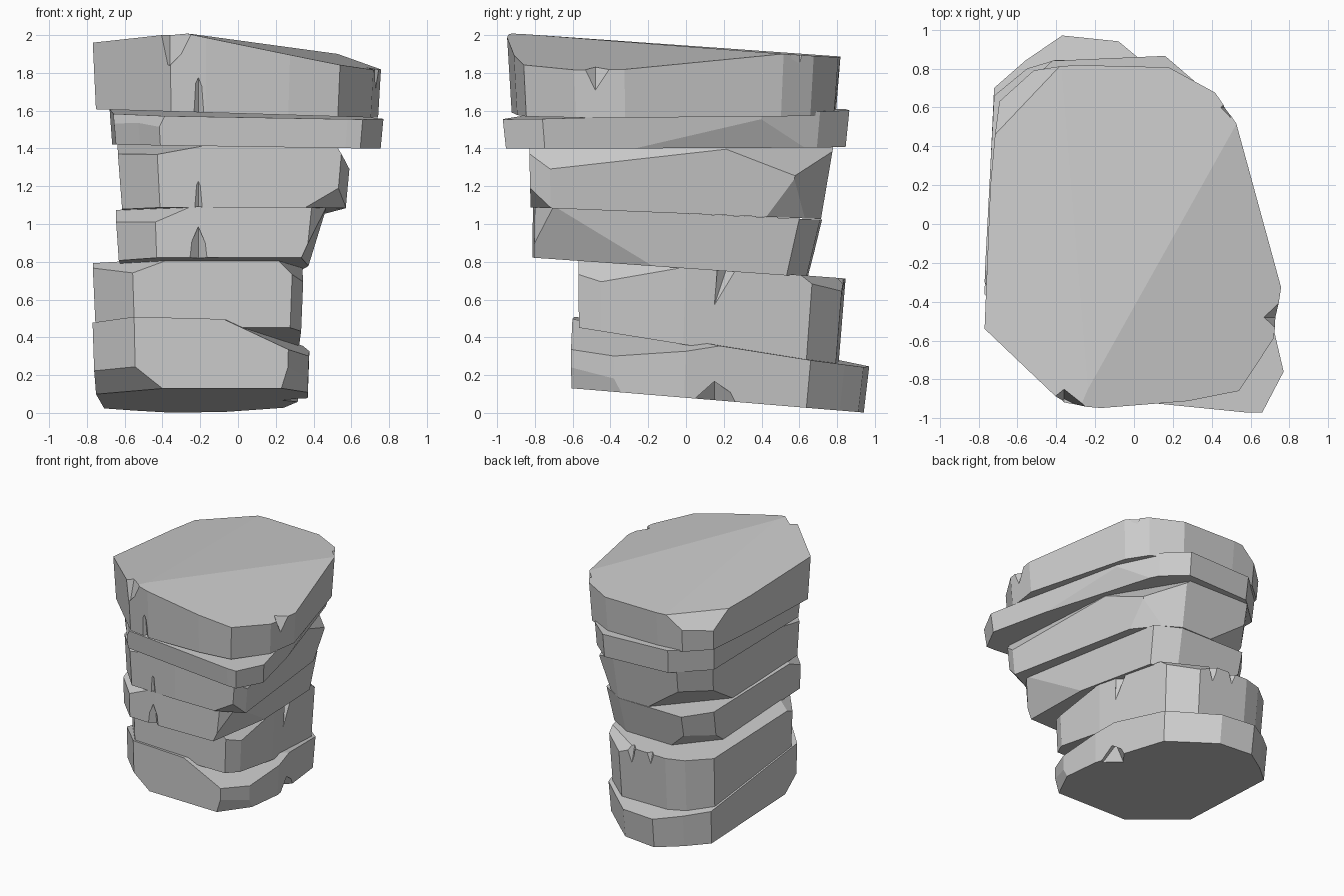
import bpy, bmesh
from mathutils import Vector


def slab(name, outline, bottom, top, taper, shift=(0, 0), chips=()):
    """Stone slab: outline at its top, tilted bottom/top planes (z, slope x, slope y),
    underside scaled by taper and shifted; chips are cut planes given by 3 points."""
    cx = sum(p[0] for p in outline) / len(outline)
    cy = sum(p[1] for p in outline) / len(outline)
    bm = bmesh.new()
    rings = []
    for (z, sx, sy), k, (dx, dy) in ((bottom, taper, shift), (top, 1, (0, 0))):
        ring = []
        for x, y in outline:
            px, py = cx + (x - cx) * k + dx, cy + (y - cy) * k + dy
            ring.append(bm.verts.new((px, py, z + sx * px + sy * py)))
        rings.append(ring)
    low, high = rings
    bm.faces.new(low[::-1])
    bm.faces.new(high)
    n = len(outline)
    for i in range(n):
        j = (i + 1) % n
        bm.faces.new((low[i], low[j], high[j], high[i]))
    centre = Vector((cx, cy, (bottom[0] + top[0]) / 2))
    for chip in chips:
        a, b, c = map(Vector, chip)
        normal = (b - a).cross(c - a).normalized()
        if normal.dot(centre - a) > 0:
            normal = -normal
        bmesh.ops.bisect_plane(bm, geom=bm.verts[:] + bm.edges[:] + bm.faces[:],
                               plane_co=a, plane_no=normal, clear_outer=True)
        edges = [e for e in bm.edges if e.is_boundary]
        if edges:
            bmesh.ops.holes_fill(bm, edges=edges, sides=0)
    bmesh.ops.recalc_face_normals(bm, faces=bm.faces[:])
    mesh = bpy.data.meshes.new(name)
    bm.to_mesh(mesh)
    bm.free()
    ob = bpy.data.objects.new(name, mesh)
    bpy.context.collection.objects.link(ob)
    return ob


def notch(ob, base, tip, radius):
    """Cut a pointed crack with a four-sided spike running from base to tip."""
    base, tip = Vector(base), Vector(tip)
    d = tip - base
    bpy.ops.mesh.primitive_cone_add(vertices=4, radius1=radius, radius2=0, depth=d.length,
                                    location=(base + tip) / 2,
                                    rotation=d.to_track_quat('Z', 'Y').to_euler())
    cutter = bpy.context.object
    cutter.hide_render = True
    mod = ob.modifiers.new("crack", 'BOOLEAN')
    mod.operation = 'DIFFERENCE'
    mod.solver = 'EXACT'
    mod.object = cutter
    bpy.context.view_layer.objects.active = ob
    bpy.ops.object.modifier_apply(modifier=mod.name)
    bpy.data.objects.remove(cutter)


# Base stone, leaning down toward the back
base = slab("base_stone",
            [(-.77, -.36), (-.55, -.59), (.27, -.61), (.38, -.38), (.38, 0), (.25, .66),
             (.04, .84), (-.08, .94), (-.37, .97), (-.56, .84), (-.72, .7)],
            (.08, 0, -.083), (.395, -.03, -.165), .98, (0, -.015),
            [((0, -.61, .46), (.3, -.61, .32), (.37, 0, .33)),
             ((-.76, -.36, .22), (-.55, -.59, .25), (-.37, -.62, .13)),
             ((.25, -.61, .2), (.34, -.46, .22), (.37, -.36, .14))])
notch(base, (.36, .15, -.02), (.3, .15, .19), .22)

# Second stone
second = slab("second_stone",
              [(-.77, -.3), (-.56, -.57), (.29, -.57), (.35, -.45), (.34, 0), (.24, .67),
               (.04, .83), (-.4, .845), (-.55, .8), (-.72, .66)],
              (.36, 0, -.16), (.775, 0, -.075), .97, (0, -.02),
              [((-.76, -.3, .77), (-.56, -.57, .74), (-.37, -.57, .81)),
               ((.34, -.57, .68), (.34, -.2, .74), (.2, -.57, .82)),
               ((.24, .67, .68), (0, .84, .65), (0, .76, .72))])
notch(second, (-.08, .83, .78), (-.08, .83, .56), .06)
notch(second, (-.26, .84, .78), (-.26, .84, .6), .05)
notch(second, (.31, .22, .78), (.31, .15, .57), .06)

# Third stone, thin
third = slab("third_stone",
             [(-.65, -.58), (-.44, -.8), (-.2, -.81), (.39, -.8), (.47, -.7), (.31, .6),
              (.12, .71), (-.46, .72), (-.62, .52)],
             (.765, 0, -.07), (1.055, 0, -.045), .955, (-.005, -.035),
             [((.44, -.56, 1.0), (.39, .05, .77), (.34, -.8, .83)),
              ((-.65, -.58, 1.01), (-.44, -.8, 1.01), (-.26, -.8, 1.09)),
              ((-.62, .35, .74), (-.3, .66, .72), (-.54, .63, .88))])
notch(third, (-.21, -.83, .80), (-.21, -.79, 1.03), .065)

# Fourth stone
fourth = slab("fourth_stone",
              [(-.64, -.58), (-.43, -.81), (0, -.83), (.55, -.83), (.6, -.72), (.4, .6),
               (.13, .78), (-.46, .78), (-.63, .55)],
              (1.055, 0, -.04), (1.413, -.015, 0), .955, (0, -.025),
              [((.58, -.66, 1.3), (.45, .2, 1.41), (.52, -.78, 1.41)),
               ((.33, -.83, 1.08), (.54, -.83, 1.2), (.57, -.72, 1.09)),
               ((.45, .2, 1.41), (.385, .58, 1.26), (.12, .78, 1.39)),
               ((.43, .38, 1.04), (.385, .57, 1.22), (.2, .7, 1.03)),
               ((-.62, .25, 1.05), (-.15, .74, 1.04), (-.57, .62, 1.24)),
               ((-.64, -.58, 1.37), (-.42, -.81, 1.37), (-.15, -.82, 1.42))])
notch(fourth, (-.21, -.84, 1.06), (-.21, -.81, 1.24), .05)

# Fifth stone, a thin wide plate
slab("fifth_stone",
     [(-.66, -.56), (-.53, -.72), (-.42, -.87), (.58, -.97), (.66, -.97), (.77, -.76),
      (.5, .4), (.34, .71), (.16, .865), (-.42, .84), (-.68, .6)],
     (1.41, -.015, 0), (1.585, -.015, .022), .98, (0, 0),
     [((-.5, -.72, 1.6), (-.38, -.87, 1.6), (-.43, -.85, 1.51)),
      ((.62, -.18, 1.41), (.495, .39, 1.54), (.4, .53, 1.41))])

# Cap stone with a gently faceted top
cap = slab("cap_stone",
           [(-.77, -.54), (-.36, -.93), (-.17, -.95), (.28, -.92), (.55, -.87), (.73, -.6),
            (.77, -.33), (.53, .52), (.42, .68), (.18, .81), (-.3, .82), (-.52, .8),
            (-.7, .64), (-.74, .2)],
           (1.585, -.03, 0), (1.98, .045, -.067), .97, (-.005, .0),
           [((-.77, -.54, 1.96), (-.27, -.8, 2.0), (-.3, .82, 1.89)),
            ((-.2, -.9, 1.995), (.55, -.86, 1.84), (.53, .52, 1.9)),
            ((-.2, .82, 1.885), (.53, .52, 1.9), (-.1, -.8, 2.0)),
            ((-.72, .45, 1.9), (-.38, .81, 1.89), (-.65, .66, 1.78))])
notch(cap, (-.21, -.95, 1.57), (-.21, -.92, 1.8), .06)
notch(cap, (-.36, -.98, 2.03), (-.36, -.9, 1.83), .17)
notch(cap, (.5, .6, 1.98), (.49, .6, 1.79), .09)
notch(cap, (.77, -.48, 1.9), (.75, -.48, 1.66), .14)
